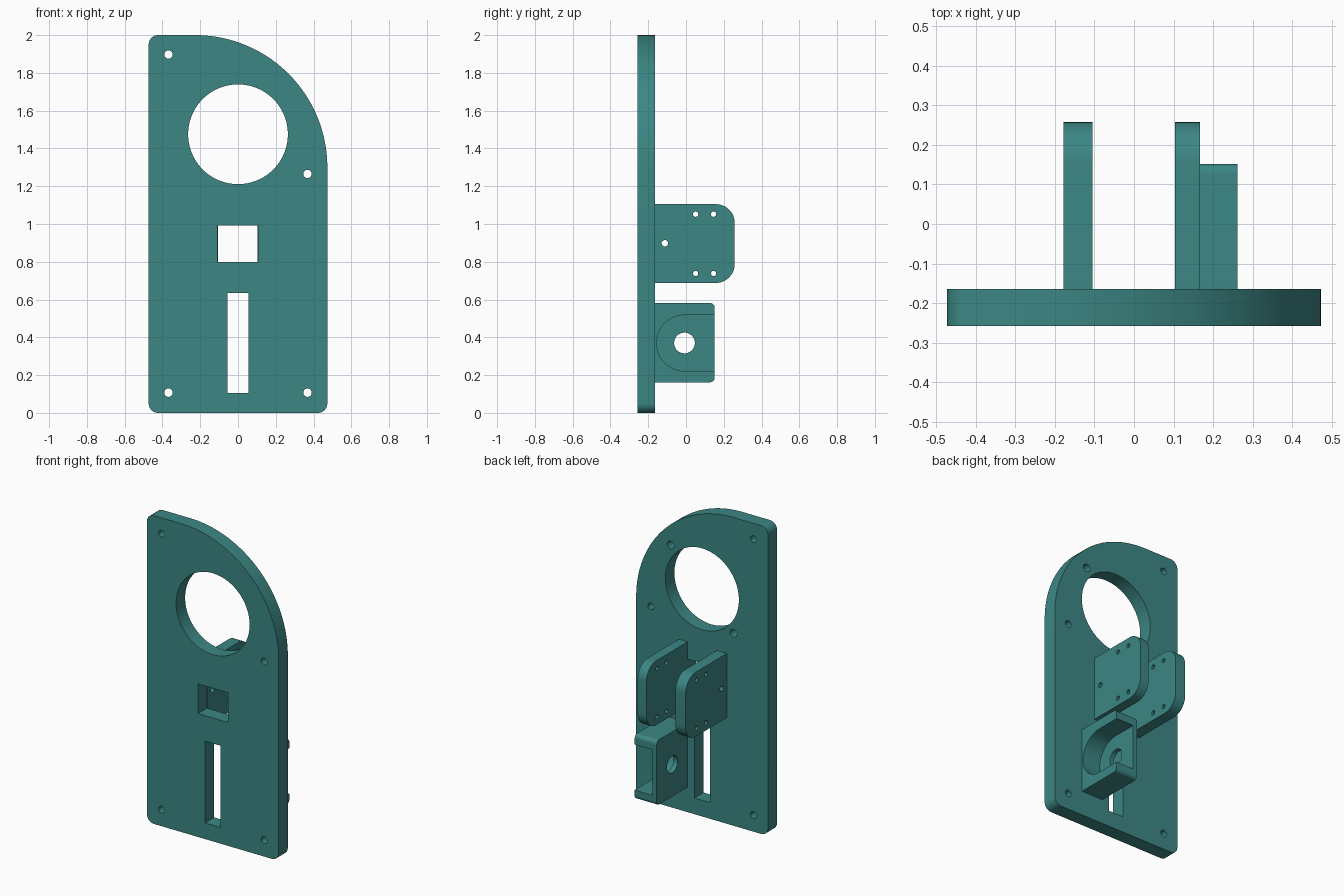
import bpy, bmesh, math
from mathutils import Vector

if "Cube" in bpy.data.objects:
    bpy.data.objects.remove(bpy.data.objects["Cube"])

teal = bpy.data.materials.new("teal plastic")
teal.diffuse_color = (0.045, 0.242, 0.231, 1)
teal.use_nodes = True
teal.node_tree.nodes["Principled BSDF"].inputs["Base Color"].default_value = teal.diffuse_color


def rounded(u0, u1, v0, v1, radii, seg=12):
    """Rectangle outline; radii run bottom-left, bottom-right, top-right, top-left."""
    pts = []
    corners = [(u0, v0, 1, 1), (u1, v0, -1, 1), (u1, v1, -1, -1), (u0, v1, 1, -1)]
    for i, ((u, v, su, sv), r) in enumerate(zip(corners, radii)):
        if r == 0:
            pts.append((u, v))
            continue
        n = 48 if r > 0.3 else seg
        for k in range(n + 1):
            a = math.pi + math.pi / 2 * (i + k / n)
            pts.append((u + su * r + r * math.cos(a), v + sv * r + r * math.sin(a)))
    return pts


def circle(u, v, r, n=32):
    return [(u + r * math.cos(2 * math.pi * k / n), v + r * math.sin(2 * math.pi * k / n))
            for k in range(n)]


def prism(name, pts, axis, a, b):
    """Extrude an outline along x (outline in y, z) or along y (outline in x, z)."""
    bm = bmesh.new()
    place = (lambda p: Vector((a, p[0], p[1]))) if axis == "x" else (lambda p: Vector((p[0], a, p[1])))
    face = bm.faces.new([bm.verts.new(place(p)) for p in pts])
    ext = bmesh.ops.extrude_face_region(bm, geom=[face])
    step = Vector((b - a, 0, 0)) if axis == "x" else Vector((0, b - a, 0))
    bmesh.ops.translate(bm, vec=step, verts=[g for g in ext["geom"] if isinstance(g, bmesh.types.BMVert)])
    bmesh.ops.recalc_face_normals(bm, faces=bm.faces)
    me = bpy.data.meshes.new(name)
    bm.to_mesh(me)
    bm.free()
    me.materials.append(teal)
    ob = bpy.data.objects.new(name, me)
    bpy.context.collection.objects.link(ob)
    return ob


def select(ob):
    bpy.ops.object.select_all(action="DESELECT")
    ob.select_set(True)
    bpy.context.view_layer.objects.active = ob


def cut(ob, pts, axis, a, b):
    tool = prism("cutter", pts, axis, a, b)
    tool.hide_render = True
    mod = ob.modifiers.new("cut", "BOOLEAN")
    mod.operation, mod.solver, mod.object = "DIFFERENCE", "EXACT", tool
    select(ob)
    bpy.ops.object.modifier_apply(modifier=mod.name)
    bpy.data.objects.remove(tool)


def finish(ob):
    select(ob)
    bpy.ops.object.shade_smooth_by_angle(angle=math.radians(30))


FRONT, BACK = -0.258, -0.165

# Face plate with one large rounded shoulder
plate = prism("face_plate", rounded(-0.473, 0.473, 0, 2, (0.05, 0.05, 0.7, 0.05)), "y", FRONT, BACK)
openings = [circle(0, 1.475, 0.264, 96),                       # large round opening
            rounded(-0.108, 0.108, 0.8, 0.993, (0,) * 4),      # square window
            rounded(-0.055, 0.055, 0.105, 0.635, (0,) * 4)]    # tall slot
openings += [circle(x, z, 0.022) for x, z in                   # screw holes
             ((-0.368, 0.107), (0.368, 0.107), (0.368, 1.265), (-0.368, 1.897))]
for outline in openings:
    cut(plate, outline, "y", FRONT - 0.1, BACK + 0.1)
# Blind screw holes in the back, beside the round opening
for s in (-1, 1):
    cut(plate, circle(s * 0.226, 1.475 + s * 0.226, 0.025), "y", BACK - 0.065, BACK + 0.1)
finish(plate)

# Pair of upper mounting cheeks
for name, x0, x1 in (("left_cheek", -0.178, -0.105), ("right_cheek", 0.104, 0.167)):
    cheek = prism(name, rounded(BACK, 0.258, 0.688, 1.105, (0, 0.1, 0.1, 0)), "x", x0, x1)
    holes = [(y, z, 0.014) for y in (0.051, 0.146) for z in (0.738, 1.052)] + [(-0.112, 0.898, 0.017)]
    for y, z, r in holes:
        cut(cheek, circle(y, z, r, 20), "x", x0 - 0.1, x1 + 0.1)
    finish(cheek)

# Lower bracket with an open U-shaped pocket and a shaft hole
bracket = prism("lower_bracket", rounded(BACK, 0.152, 0.162, 0.582, (0, 0.025, 0.025, 0)), "x", 0.104, 0.262)
cut(bracket, rounded(-0.156, 0.3, 0.222, 0.518, (0.1479, 0, 0, 0.1479), 24), "x", 0.134, 0.4)
cut(bracket, circle(-0.008, 0.37, 0.055), "x", 0, 0.4)
finish(bracket)
